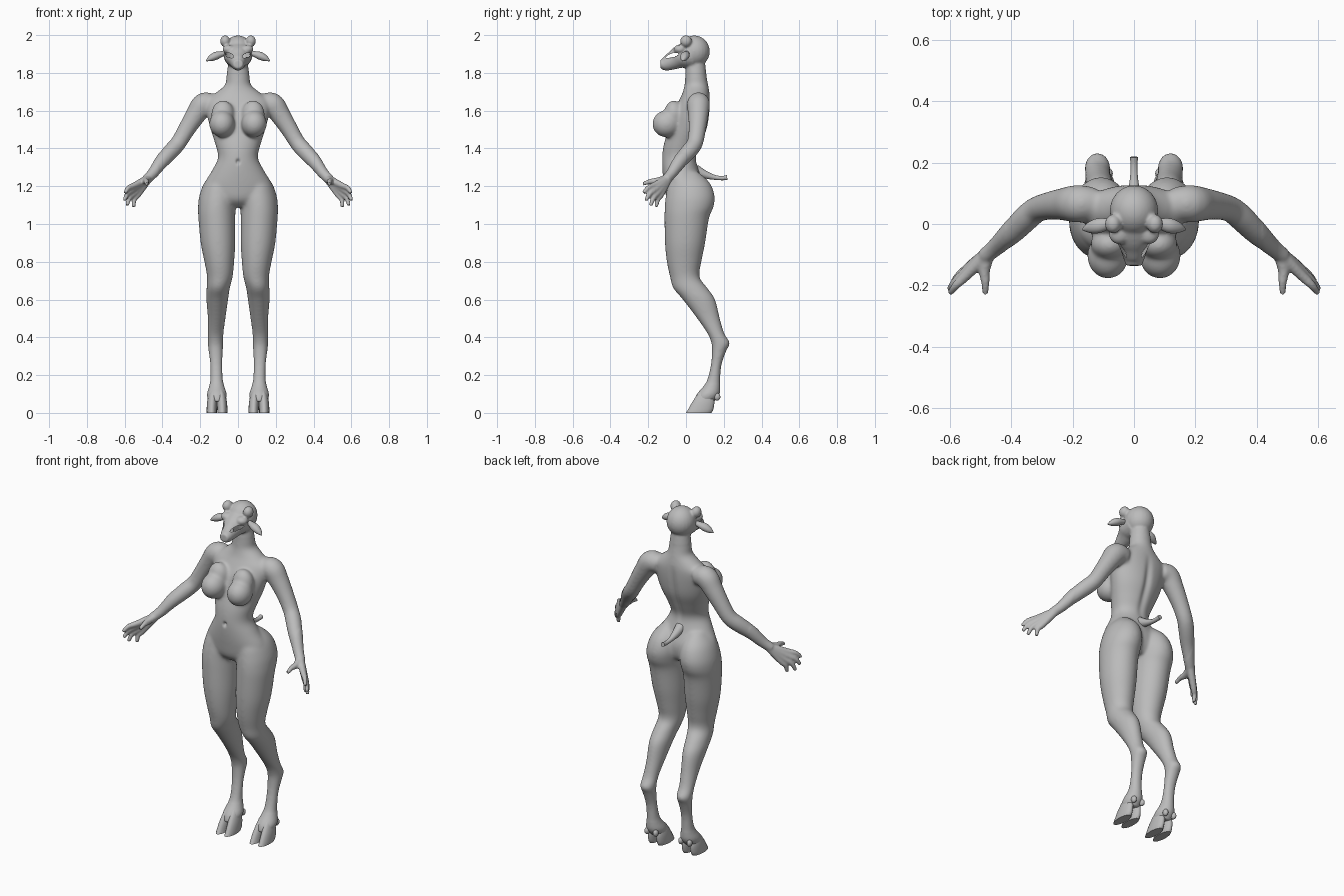
import bpy, bmesh, math
from mathutils import Vector

if "Cube" in bpy.data.objects:
    bpy.data.objects.remove(bpy.data.objects["Cube"])

skin = bpy.data.materials.new("plain grey")
skin.diffuse_color = (0.5, 0.5, 0.5, 1)
skin.use_nodes = True
skin.node_tree.nodes["Principled BSDF"].inputs["Base Color"].default_value = skin.diffuse_color


def spline(pts, sub):
    """Catmull-Rom through stations of any size"""
    P = [Vector(p) for p in pts]
    P = [P[0] * 2 - P[1]] + P + [P[-1] * 2 - P[-2]]
    out = []
    for i in range(1, len(P) - 2):
        a, b, c, d = P[i - 1:i + 3]
        for k in range(sub):
            t = k / sub
            out.append(0.5 * (2 * b + (c - a) * t + (2 * a - 5 * b + 4 * c - d) * t ** 2
                              + (3 * b - a - 3 * c + d) * t ** 3))
    return out + [P[-2]]


def tube(bm, pts, flat=False, n=24, sub=4, mirror=False):
    """Stations x, y, z, rx, ry; flat keeps every ring horizontal"""
    st = spline(pts, sub)
    for sx in ((1, -1) if mirror else (1,)):
        rings = []
        for i, s in enumerate(st):
            c = Vector(s[:3])
            if flat:
                u, v = Vector((1, 0, 0)), Vector((0, 1, 0))
            else:
                t = (Vector(st[min(i + 1, len(st) - 1)][:3]) - Vector(st[max(i - 1, 0)][:3])).normalized()
                u = t.cross(Vector((0, 0, 1))).normalized()
                v = u.cross(t)
            ring = []
            for k in range(n):
                a = 2 * math.pi * k / n
                p = c + u * math.cos(a) * s[3] + v * math.sin(a) * s[4]
                ring.append(bm.verts.new((p.x * sx, p.y, p.z)))
            rings.append(ring)
        fs = [bm.faces.new((r[k], r[(k + 1) % n], q[(k + 1) % n], q[k]))
              for r, q in zip(rings, rings[1:]) for k in range(n)]
        fs += [bm.faces.new(rings[0][::-1]), bm.faces.new(rings[-1])]
        bmesh.ops.recalc_face_normals(bm, faces=fs)


def rod(bm, pts, **kw):
    tube(bm, [(x, y, z, r, r) for x, y, z, r in pts], **kw)


def loft(bm, pts, **kw):
    """Stations z, centre x, half width, front y, back y"""
    tube(bm, [(x, (f + b) / 2, z, w, (b - f) / 2) for z, x, w, f, b in pts], flat=True, **kw)


def ball(bm, c, r, mirror=False):
    for sx in ((1, -1) if mirror else (1,)):
        vs = bmesh.ops.create_uvsphere(bm, u_segments=24, v_segments=16, radius=1)["verts"]
        for v in vs:
            v.co = Vector((v.co.x * r[0] + c[0] * sx, v.co.y * r[1] + c[1], v.co.z * r[2] + c[2]))


def finish(bm, name, angle=None):
    me = bpy.data.meshes.new(name)
    bm.to_mesh(me)
    bm.free()
    ob = bpy.data.objects.new(name, me)
    bpy.context.collection.objects.link(ob)
    me.materials.append(skin)
    me.shade_smooth()
    if angle:
        bpy.context.view_layer.objects.active = ob
        ob.select_set(True)
        bpy.ops.object.shade_smooth_by_angle(angle=math.radians(angle))
        ob.select_set(False)
    return ob


bm = bmesh.new()
# torso and neck
loft(bm, [(1.86, 0, .05, .0, .1), (1.78, 0, .062, -.005, .11), (1.735, 0, .07, -.008, .118),
          (1.69, 0, .125, -.02, .125), (1.65, 0, .17, -.04, .128), (1.58, 0, .165, -.075, .125),
          (1.50, 0, .145, -.095, .112), (1.42, 0, .12, -.118, .08), (1.35, 0, .106, -.127, .055),
          (1.28, 0, .140, -.125, .07), (1.2, 0, .183, -.115, .10), (1.13, 0, .16, -.10, .095),
          (1.09, 0, .07, -.06, .07)], n=40)
# hips, thighs, shanks
loft(bm, [(1.28, .09, .035, -.03, .06), (1.22, .098, .08, -.09, .125), (1.15, .106, .099, -.107, .152),
          (1.09, .112, .1, -.113, .146), (1.03, .112, .098, -.114, .122), (.9, .106, .092, -.112, .102),
          (.8, .099, .079, -.102, .082), (.72, .096, .068, -.085, .072), (.66, .105, .062, -.068, .115),
          (.60, .11, .058, -.018, .155), (.5, .113, .047, .058, .18), (.42, .118, .042, .113, .204),
          (.37, .119, .042, .133, .234), (.33, .118, .039, .137, .215), (.25, .115, .033, .13, .188),
          (.16, .113, .036, .105, .182), (.10, .112, .052, .058, .178), (.06, .112, .045, .045, .15)],
     n=32, mirror=True)
# breasts
ball(bm, (.085, -.103, 1.53), (.068, .076, .072), True)
ball(bm, (.08, -.065, 1.58), (.062, .052, .075), True)
# arms
rod(bm, [(.12, .07, 1.635, .05), (.18, .066, 1.635, .062), (.222, .065, 1.58, .055), (.27, .06, 1.505, .047),
         (.315, .048, 1.43, .043), (.35, .02, 1.39, .044), (.40, -.03, 1.335, .039), (.45, -.075, 1.27, .029),
         (.485, -.105, 1.235, .026)], mirror=True)
# hands: each finger runs from the wrist through its knuckle
for knuckle, tip in (((.545, -.167, 1.206), (.598, -.225, 1.165)), ((.55, -.159, 1.186), (.602, -.213, 1.125)),
                     ((.544, -.147, 1.168), (.588, -.188, 1.097)), ((.53, -.133, 1.155), (.553, -.158, 1.09))):
    k, t = Vector(knuckle), Vector(tip)
    m = k.lerp(t, .5) + Vector((.008, -.004, .006))
    rod(bm, [(.47, -.09, 1.245, .022), (*k, .017), (*m, .0135), (*t, .010)], n=12, mirror=True)
rod(bm, [(.475, -.10, 1.24, .022), (.487, -.15, 1.228, .019), (.484, -.19, 1.225, .014),
         (.484, -.228, 1.212, .010)], n=12, mirror=True)
# head and muzzle
ball(bm, (0, .043, 1.914), (.079, .083, .084))
tube(bm, [(0, .03, 1.90, .078, .08), (0, -.03, 1.885, .07, .062), (0, -.07, 1.865, .049, .049),
          (0, -.11, 1.848, .035, .037), (0, -.136, 1.847, .026, .022)])
ball(bm, (.048, -.032, 1.925), (.034, .034, .024), True)
ball(bm, (.068, .0, 1.968), (.027, .031, .031), True)

# fuse the body into one skin
raw = finish(bm, "body_source")
mod = raw.modifiers.new("fuse", "REMESH")
mod.mode, mod.voxel_size = "VOXEL", .0056
fused = bpy.data.meshes.new_from_object(raw.evaluated_get(bpy.context.evaluated_depsgraph_get()))
bpy.data.objects.remove(raw)
bm = bmesh.new()
bm.from_mesh(fused)
soft = [v for v in bm.verts if .15 < v.co.z < 1.80 and abs(v.co.x) < .42]
for verts, times in ((soft, 20), (bm.verts[:], 3)):
    for _ in range(times):
        bmesh.ops.smooth_vert(bm, verts=verts, factor=.5, use_axis_x=True, use_axis_y=True, use_axis_z=True)
# spine groove and navel
for v in bm.verts:
    x, y, z = v.co
    if y > .02 and 1.3 < z < 1.68:
        v.co.y -= .012 * math.exp(-(x / .02) ** 2) * math.sin(math.pi * (z - 1.3) / .38)
    if y < -.08 and abs(x) < .03:
        v.co.y += .016 * math.exp(-(x / .009) ** 2 - ((z - 1.33) / .012) ** 2)
# open, slanted eye sockets
holes = []
for f in bm.faces:
    c = f.calc_center_median()
    if c.y < 0 and c.z > 1.85:
        dx, dz = abs(c.x) - .045, c.z - 1.893
        a, b = dx * .92 + dz * .39, dz * .92 - dx * .39
        if (a / .023) ** 2 + (b / .011) ** 2 < 1:
            holes.append(f)
bmesh.ops.delete(bm, geom=holes, context="FACES")
finish(bm, "body")

# ears
bm = bmesh.new()
tube(bm, [(.065, .005, 1.905, .012, .012), (.09, .0, 1.899, .019, .016), (.118, -.006, 1.890, .024, .021),
          (.145, -.012, 1.877, .018, .016), (.168, -.018, 1.864, .003, .003)], mirror=True)
finish(bm, "ears", 50)

# tail
bm = bmesh.new()
rod(bm, [(0, .05, 1.285, .03), (0, .10, 1.262, .021), (0, .15, 1.247, .013), (0, .19, 1.243, .0115),
         (0, .218, 1.246, .013)], n=16)
finish(bm, "tail", 50)

# cloven hooves and dewclaws
bm = bmesh.new()
for side in (-1, 1):
    cx = .111 + side * .028
    loft(bm, [(0, cx, .0265, .0, .135), (.02, cx, .027, .012, .145), (.06, cx - side * .002, .026, .035, .15),
              (.10, cx - side * .006, .021, .062, .14), (.125, cx - side * .01, .012, .085, .125)],
         n=20, mirror=True)
    ball(bm, (cx, .165, .085), (.014, .017, .02), True)
finish(bm, "hooves", 45)
